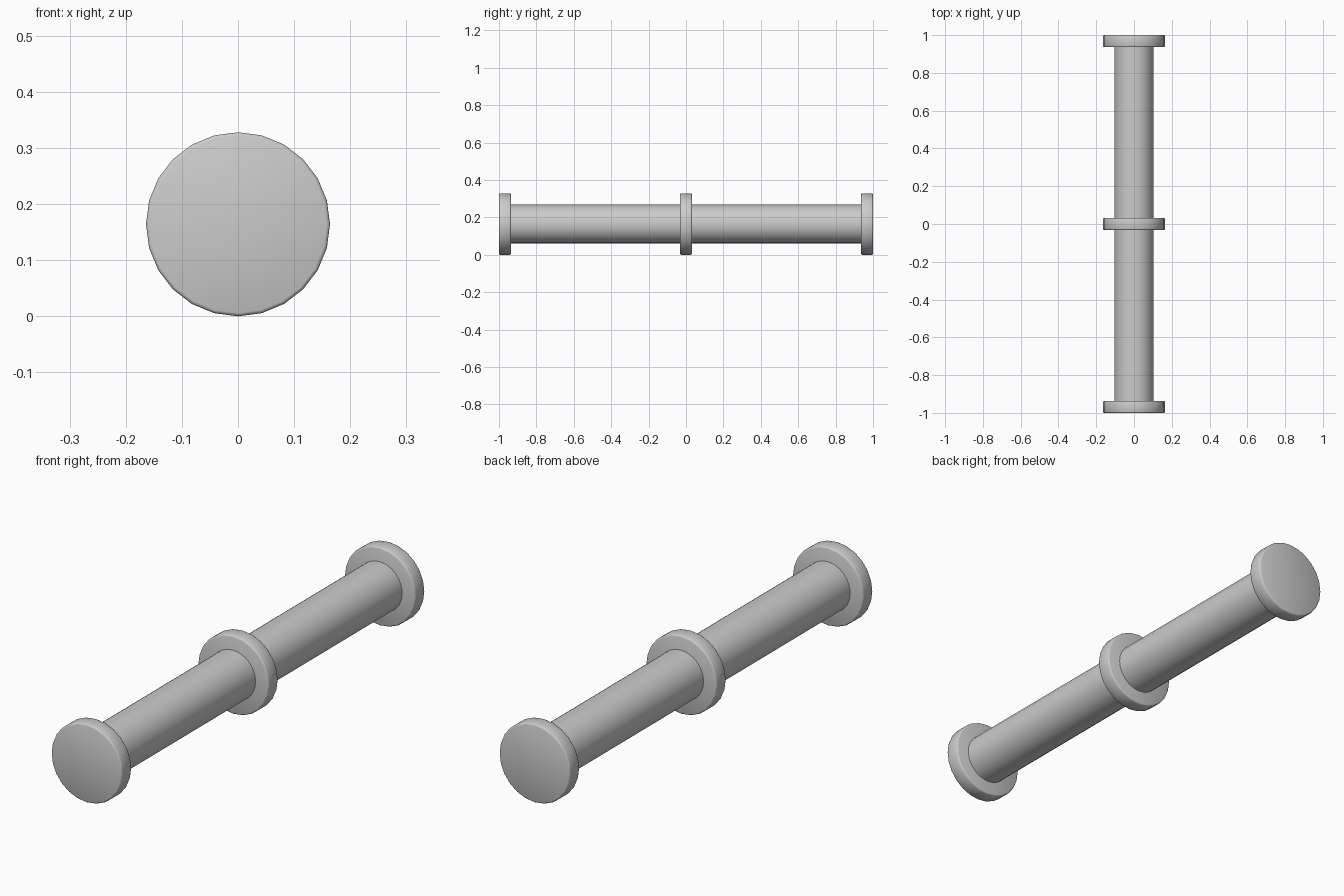
import bpy, math

if "Cube" in bpy.data.objects:
    bpy.data.objects.remove(bpy.data.objects["Cube"])

R_FLANGE, R_PIPE, THICK = 0.164, 0.104, 0.064
SIDES = 24


def cylinder(name, radius, length, y, bevel=0.0):
    """Cylinder lying along y, with optional rounded rims."""
    bpy.ops.mesh.primitive_cylinder_add(
        vertices=SIDES, radius=radius, depth=length,
        location=(0, y, R_FLANGE), rotation=(math.pi / 2, 0, 0))
    obj = bpy.context.object
    obj.name = name
    if bevel:
        mod = obj.modifiers.new("rim", 'BEVEL')
        mod.width = bevel
        mod.segments = 2
        mod.limit_method = 'ANGLE'
        mod.angle_limit = math.radians(40)
        bpy.ops.object.modifier_apply(modifier=mod.name)
    bpy.ops.object.shade_smooth_by_angle(angle=math.radians(50))
    return obj


# Two pipe lengths, meeting inside the middle flange
for side, label in ((-1, "front"), (1, "back")):
    cylinder(f"{label}_pipe", R_PIPE, 1 - THICK / 2, side * (1 - THICK / 2) / 2)

# End caps and middle flange
for name, y in (("front_cap", -1 + THICK / 2), ("middle_flange", 0),
                ("back_cap", 1 - THICK / 2)):
    cylinder(name, R_FLANGE, THICK, y, bevel=0.006)
